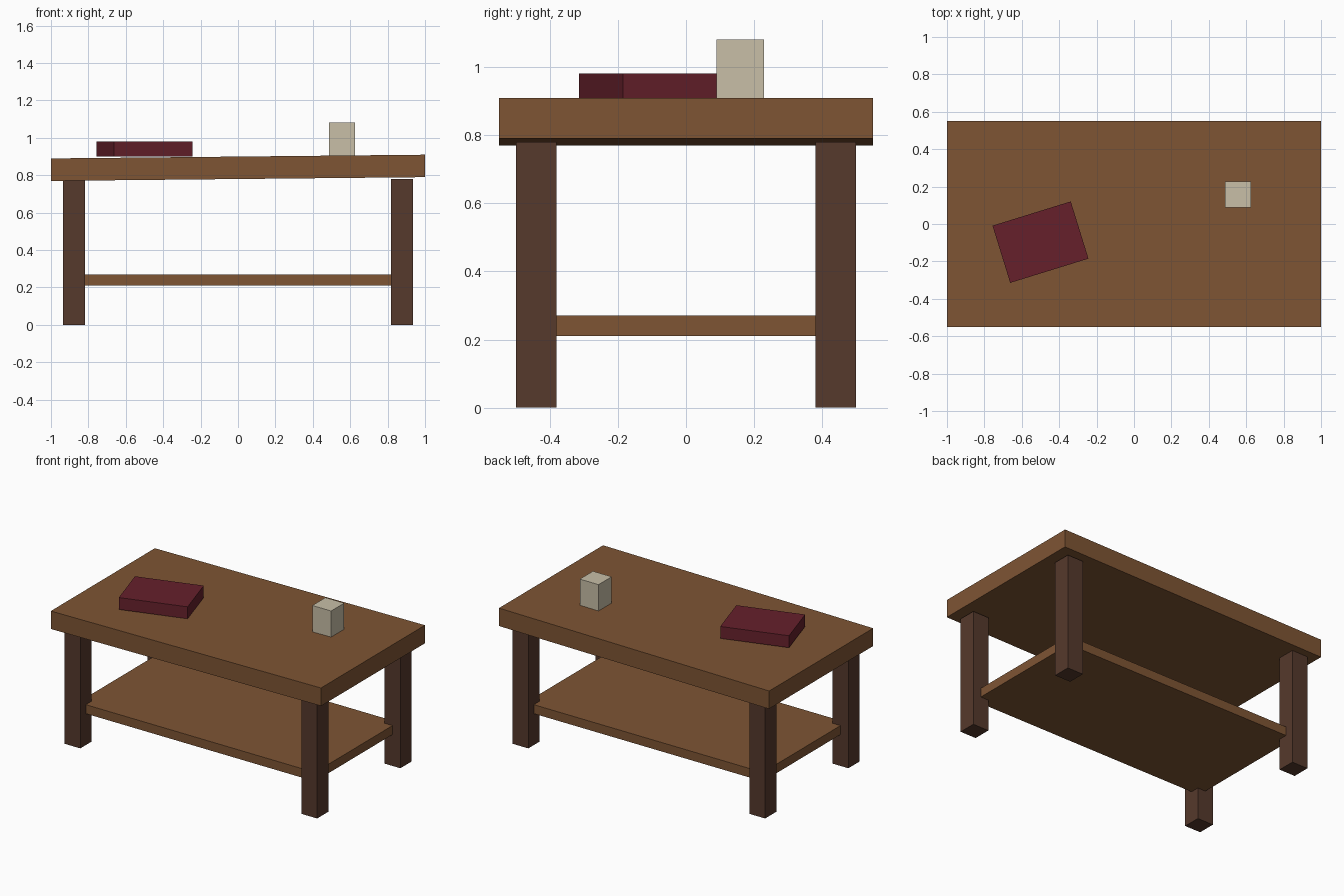
import bpy
from math import radians

old = bpy.data.objects.get("Cube")
if old:
    bpy.data.objects.remove(old, do_unlink=True)


def material(name, color):
    mat = bpy.data.materials.new(name)
    mat.use_nodes = True
    mat.diffuse_color = (*color, 1)
    bsdf = next(n for n in mat.node_tree.nodes if n.type == 'BSDF_PRINCIPLED')
    bsdf.inputs["Base Color"].default_value = (*color, 1)
    return mat


wood = material("warm_wood", (0.21, 0.09, 0.034))
dark_wood = material("dark_wood", (0.092, 0.041, 0.025))
burgundy = material("burgundy_cover", (0.133, 0.0145, 0.024))
cream = material("cream_ceramic", (0.58, 0.52, 0.39))


def box(name, size, center, mat, rotation=(0, 0, 0)):
    bpy.ops.mesh.primitive_cube_add(size=1, location=center, rotation=rotation)
    obj = bpy.context.object
    obj.name = name
    obj.scale = size
    bpy.ops.object.transform_apply(location=False, rotation=False, scale=True)
    obj.data.materials.append(mat)
    return obj


# Slightly sloping top
box("tabletop", (2, 1.1, 0.12), (0, 0, 0.84), wood, (0, -0.01, 0))

# Four square legs
for side, x in (("left", 0.877), ("right", -0.877)):
    for end, y in (("front", -0.44), ("back", 0.44)):
        box(f"{end}_{side}_leg", (0.117, 0.118, 0.78), (x, y, 0.39), dark_wood)

# Lower shelf running between the leg centres
box("lower_shelf", (1.754, 0.88, 0.06), (0, 0, 0.24), wood)

# Items on the table
box("book", (0.438, 0.32, 0.08), (-0.5, -0.097, 0.941), burgundy,
    (0, 0, radians(17.2)))
box("cup", (0.139, 0.139, 0.18), (0.557, 0.159, 0.991), cream)
